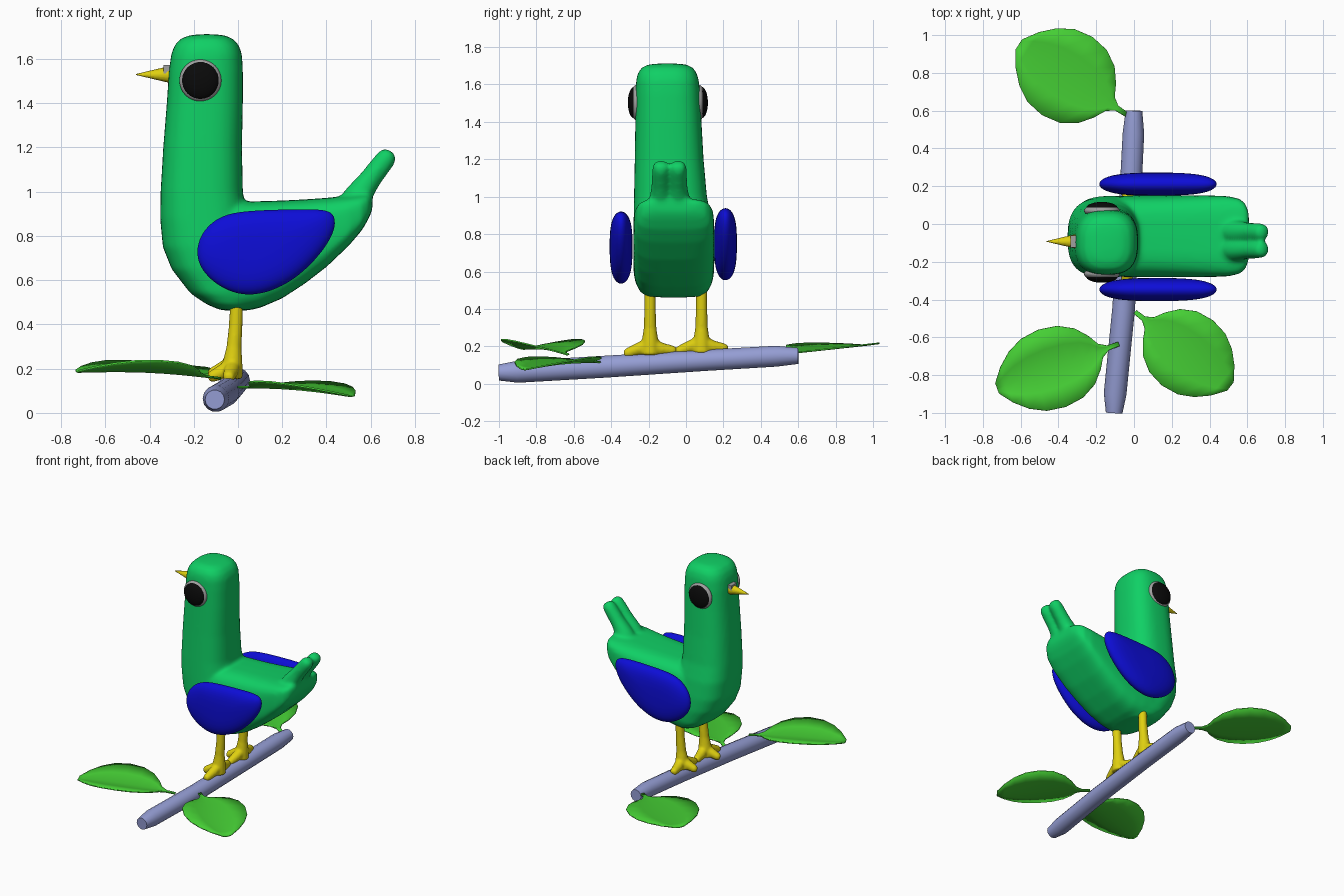
import bpy, bmesh, math
from mathutils import Vector

if "Cube" in bpy.data.objects:
    bpy.data.objects.remove(bpy.data.objects["Cube"])


def material(name, rgb):
    m = bpy.data.materials.new(name)
    m.diffuse_color = (*rgb, 1)
    m.use_nodes = True
    m.node_tree.nodes["Principled BSDF"].inputs["Base Color"].default_value = m.diffuse_color
    return m


GREEN = material("feather green", (0.005, 0.63, 0.13))
BLUE = material("wing blue", (0.004, 0.004, 0.68))
YELLOW = material("beak yellow", (0.74, 0.63, 0.005))
WOOD = material("branch lilac", (0.30, 0.34, 0.66))
LEAF = material("leaf green", (0.06, 0.62, 0.035))
GREY = material("eye grey", (0.35, 0.35, 0.35))
BLACK = material("eye black", (0.003, 0.003, 0.003))


def loft_object(name, parts, mat, angle=40):
    """One object from closed lofts; each part is a list of point rings."""
    bm = bmesh.new()
    for rings in parts:
        vs = [[bm.verts.new(p) for p in ring] for ring in rings]
        n = len(vs[0])
        for a, b in zip(vs, vs[1:]):
            for i in range(n):
                j = (i + 1) % n
                bm.faces.new((a[i], a[j], b[j], b[i]))
        bm.faces.new(vs[0][::-1])
        bm.faces.new(vs[-1])
    bmesh.ops.recalc_face_normals(bm, faces=bm.faces)
    return finish(name, bm, mat, angle)


def finish(name, bm, mat, angle=40):
    me = bpy.data.meshes.new(name)
    bm.to_mesh(me)
    bm.free()
    me.materials.append(mat)
    ob = bpy.data.objects.new(name, me)
    bpy.context.collection.objects.link(ob)
    bpy.ops.object.select_all(action='DESELECT')
    ob.select_set(True)
    bpy.context.view_layer.objects.active = ob
    bpy.ops.object.shade_smooth_by_angle(angle=math.radians(angle))
    return ob


def fuse(ob, voxel, iterations):
    """Blend overlapping lofts into one soft skin."""
    r = ob.modifiers.new("fuse", 'REMESH')
    r.mode, r.voxel_size, r.use_smooth_shade = 'VOXEL', voxel, True
    s = ob.modifiers.new("soften", 'SMOOTH')
    s.factor, s.iterations = 0.5, iterations


def squircle(a, b, power, n=40):
    out = []
    for i in range(n):
        t = 2 * math.pi * i / n
        c, s = math.cos(t), math.sin(t)
        out.append((a * math.copysign(abs(c) ** (2 / power), c),
                    b * math.copysign(abs(s) ** (2 / power), s)))
    return out


def tube(path, n=16):
    pts = [Vector(p[:3]) for p in path]
    rings = []
    for i, p in enumerate(pts):
        d = pts[min(i + 1, len(pts) - 1)] - pts[max(i - 1, 0)]
        q = d.to_track_quat('Z', 'Y')
        rings.append([p + q @ Vector((path[i][3] * math.cos(2 * math.pi * k / n),
                                      path[i][3] * math.sin(2 * math.pi * k / n), 0))
                      for k in range(n)])
    return rings


# Body: upright neck and breast (z, x min, x max, y centre, half width)
neck = [(0.465, -0.08, 0.06, -0.065, 0.14), (0.49, -0.14, 0.08, -0.065, 0.18),
        (0.54, -0.215, 0.1, -0.065, 0.205), (0.65, -0.30, 0.1, -0.065, 0.215),
        (0.75, -0.34, 0.08, -0.067, 0.215), (0.88, -0.352, 0.04, -0.072, 0.208),
        (1.0, -0.35, 0.022, -0.083, 0.195), (1.2, -0.338, 0.018, -0.09, 0.184),
        (1.4, -0.322, 0.022, -0.094, 0.177), (1.55, -0.312, 0.022, -0.097, 0.172),
        (1.62, -0.302, 0.018, -0.099, 0.168), (1.66, -0.288, 0.005, -0.1, 0.158),
        (1.69, -0.262, -0.02, -0.1, 0.137), (1.707, -0.22, -0.06, -0.1, 0.1),
        (1.712, -0.17, -0.11, -0.1, 0.04)]
# and the back half running to the tail (x, z min, z max, half width)
back = [(-0.2, 0.57, 0.9, 0.18), (-0.05, 0.462, 0.95, 0.215), (0.02, 0.46, 0.955, 0.217),
        (0.1, 0.475, 0.957, 0.217), (0.2, 0.518, 0.96, 0.217), (0.3, 0.583, 0.965, 0.217),
        (0.4, 0.66, 0.972, 0.216), (0.5, 0.755, 0.982, 0.212), (0.56, 0.825, 0.988, 0.198),
        (0.592, 0.88, 0.988, 0.17), (0.608, 0.92, 0.98, 0.12)]
parts = [[[((x0 + x1) / 2 + u, yc + v, z) for u, v in squircle((x1 - x0) / 2, hw, 2.7)]
          for z, x0, x1, yc, hw in neck],
         [[(x, -0.065 + u, (z0 + z1) / 2 + v) for u, v in squircle(hw, (z1 - z0) / 2, 4)]
          for x, z0, z1, hw in back]]
# two tail feathers
for y in (-0.135, -0.042):
    parts.append(tube([(0.49, y, 0.90, 0.07), (0.545, y, 0.985, 0.062), (0.6, y, 1.06, 0.05),
                       (0.665, y, 1.145, 0.047), (0.685, y, 1.172, 0.04), (0.692, y, 1.182, 0.022)]))
fuse(loft_object("body", parts, GREEN), 0.013, 7)

# Wings: pillow-shaped from one outline (x, z)
outline = [(-0.195, 0.72), (-0.175, 0.81), (-0.1, 0.885), (0.0, 0.915), (0.2, 0.922),
           (0.37, 0.925), (0.44, 0.91), (0.448, 0.84), (0.4, 0.745), (0.3, 0.635),
           (0.2, 0.568), (0.1, 0.532), (0.0, 0.53), (-0.1, 0.575), (-0.17, 0.645)]
for name, y, dz in (("front_wing", -0.347, 0.0), ("back_wing", 0.211, 0.018)):
    rings = []
    for k in range(-4, 5):
        t = math.radians(k * 21)
        f = math.cos(t) ** 0.6
        rings.append([(0.12 + (x - 0.12) * f, y + 0.062 * math.sin(t), 0.735 + dz + (z - 0.735) * f)
                      for x, z in outline])
    ob = loft_object(name, [rings], BLUE, 180)
    ob.modifiers.new("round", 'SUBSURF').levels = 2
    ob.modifiers["round"].render_levels = 2


# Eyes: grey rim with a black dome
def eye_part(name, mat, y, radius, depth):
    bm = bmesh.new()
    bmesh.ops.create_uvsphere(bm, u_segments=32, v_segments=16, radius=1)
    for v in bm.verts:
        v.co = (-0.17 + v.co.x * radius, y + v.co.y * depth, 1.503 + v.co.z * radius)
    finish(name, bm, mat, 180)


for side, s in (("front", -1), ("back", 1)):
    eye_part(side + "_eye_rim", GREY, -0.097 + s * 0.167, 0.095, 0.036)
    eye_part(side + "_eye", BLACK, -0.097 + s * 0.18, 0.084, 0.034)

# Beak and the small grey nostril block on top of its base
loft_object("beak", [tube([(-0.28, -0.092, 1.53, 0.045), (-0.462, -0.092, 1.53, 0.002)])], YELLOW)
loft_object("nostril", [[[(x, y, z) for y, z in ((-0.125, 1.535), (-0.06, 1.535),
                          (-0.06, 1.572), (-0.125, 1.572))] for x in (-0.337, -0.29)]], GREY)

# Legs, each with two side toes and one forward toe
for name, y, dz in (("front_leg", -0.192, 0.0), ("back_leg", 0.083, 0.012)):
    z = 0.165 + dz
    leg = [tube([(-0.005, y, 0.53, 0.03), (-0.01, y, 0.4, 0.031), (-0.018, y, 0.3, 0.034),
                 (-0.025, y, 0.22, 0.046), (-0.028, y, z - 0.01, 0.05)])]
    for dx, dy, tz in ((-0.02, -0.125, -0.003), (-0.02, 0.125, 0.012), (-0.1, -0.02, -0.002)):
        leg.append(tube([(-0.022, y, z + 0.05, 0.035),
                         (-0.022 + dx * 0.5, y + dy * 0.5, z + 0.02, 0.034),
                         (-0.022 + dx, y + dy, z + tz, 0.026),
                         (-0.022 + dx * 1.12, y + dy * 1.12, z + tz - 0.002, 0.017)]))
    fuse(loft_object(name, leg, YELLOW), 0.008, 6)

# Branch
loft_object("branch", [tube([(-0.105, -1.0, 0.06, 0.044), (-0.1, -0.9, 0.064, 0.06),
                             (-0.055, -0.45, 0.09, 0.06), (-0.022, 0.1, 0.125, 0.058),
                             (-0.003, 0.48, 0.147, 0.057), (0.0, 0.6, 0.149, 0.044)], 14)], WOOD)


# Leaves: thin blades, folded up along the middle rib (distance, half width)
BLADE = [(0, 0.012), (0.09, 0.014), (0.15, 0.04), (0.2, 0.1), (0.28, 0.165), (0.4, 0.212),
         (0.55, 0.228), (0.7, 0.212), (0.82, 0.168), (0.92, 0.105), (1, 0.03)]


def leaf(name, start, end, arch, fold, width):
    a, b = Vector(start), Vector(end)
    side = Vector((a.y - b.y, b.x - a.x, 0)).normalized()
    bm = bmesh.new()
    rows = []
    for s, w in BLADE:
        p = a.lerp(b, s) + Vector((0, 0, arch * math.sin(math.pi * s)))
        rows.append([bm.verts.new(p + side * (w * width * v)
                                  + Vector((0, 0, fold * abs(v) * w / 0.228)))
                     for v in (-1, -0.5, 0, 0.5, 1)])
    for r, q in zip(rows, rows[1:]):
        for i in range(4):
            bm.faces.new((r[i], q[i], q[i + 1], r[i + 1]))
    bmesh.ops.recalc_face_normals(bm, faces=bm.faces)
    ob = finish(name, bm, LEAF, 30)
    m = ob.modifiers.new("thickness", 'SOLIDIFY')
    m.thickness, m.offset = 0.008, 0


leaf("leaf_back", (-0.04, 0.58, 0.165), (-0.61, 0.95, 0.205), 0.0, 0.025, 1.08)
leaf("leaf_left", (-0.08, -0.635, 0.155), (-0.725, -0.87, 0.185), 0.015, 0.05, 0.95)
leaf("leaf_right", (0.005, -0.465, 0.115), (0.51, -0.86, 0.075), 0.012, 0.035, 0.96)
